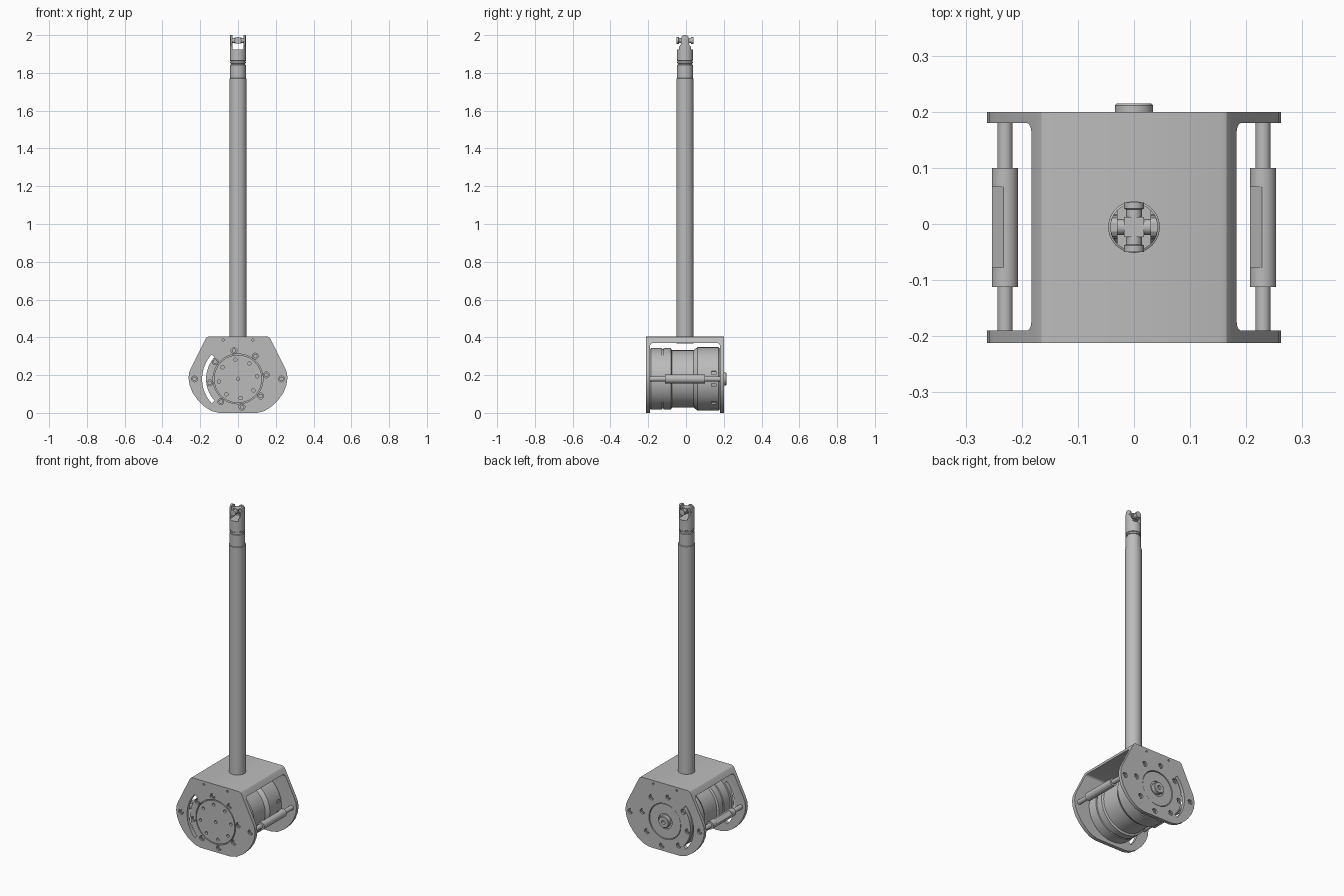
import bpy, bmesh, math
from mathutils import Matrix, Vector

if "Cube" in bpy.data.objects:
    bpy.data.objects.remove(bpy.data.objects["Cube"])

AXIS_Z = 0.18      # height of the drum axis
MAST_Y = -0.0055   # mast centre line
FRONT, BACK = -0.212, 0.2

steel = bpy.data.materials.new("grey_steel")
steel.use_nodes = True
GREY = (0.5, 0.5, 0.5, 1)
steel.diffuse_color = GREY
steel.node_tree.nodes["Principled BSDF"].inputs["Base Color"].default_value = GREY


def finish(name, bm):
    bmesh.ops.recalc_face_normals(bm, faces=bm.faces)
    mesh = bpy.data.meshes.new(name)
    bm.to_mesh(mesh)
    bm.free()
    mesh.materials.append(steel)
    ob = bpy.data.objects.new(name, mesh)
    bpy.context.collection.objects.link(ob)
    return ob


def lathe(name, profile, axis="Z", at=(0, 0, 0), steps=48):
    """Spin (radius, height) points around an axis through 'at'."""
    bm = bmesh.new()
    vs = [bm.verts.new((r, 0, h)) for r, h in profile]
    edges = [bm.edges.new(p) for p in zip(vs, vs[1:])]
    bmesh.ops.spin(bm, geom=vs + edges, cent=(0, 0, 0), axis=(0, 0, 1),
                   angle=math.tau, steps=steps)
    bmesh.ops.remove_doubles(bm, verts=bm.verts, dist=1e-5)
    turn = {"Z": Matrix(), "Y": Matrix.Rotation(-math.pi / 2, 4, "X"),
            "X": Matrix.Rotation(math.pi / 2, 4, "Y")}[axis]
    bm.transform(Matrix.Translation(at) @ turn)
    return finish(name, bm)


def rod(name, r, a, b, axis="Y", at=(0, 0, AXIS_Z), steps=32):
    return lathe(name, [(0, a), (r, a), (r, b), (0, b)], axis, at, steps)


def prism(name, outline, a, b, axis="Y"):
    """Extrude an outline (u, z) along Y or X."""
    bm = bmesh.new()
    place = (lambda u, z: (u, a, z)) if axis == "Y" else (lambda u, z: (a, u, z))
    face = bm.faces.new([bm.verts.new(place(u, z)) for u, z in outline])
    out = bmesh.ops.extrude_face_region(bm, geom=[face])
    shift = Vector((0, b - a, 0)) if axis == "Y" else Vector((b - a, 0, 0))
    bmesh.ops.translate(bm, vec=shift,
                        verts=[g for g in out["geom"] if isinstance(g, bmesh.types.BMVert)])
    return finish(name, bm)


def box(name, size, matrix):
    bm = bmesh.new()
    bmesh.ops.create_cube(bm, size=1, matrix=matrix @ Matrix.Diagonal((*size, 1)))
    return finish(name, bm)


def activate(ob):
    bpy.ops.object.select_all(action="DESELECT")
    ob.select_set(True)
    bpy.context.view_layer.objects.active = ob


def carve(target, cutter, operation="DIFFERENCE"):
    mod = target.modifiers.new("carve", "BOOLEAN")
    mod.operation, mod.object, mod.solver = operation, cutter, "EXACT"
    activate(target)
    bpy.ops.object.modifier_apply(modifier=mod.name)
    bpy.data.objects.remove(cutter)


def polar(r, deg):
    a = math.radians(deg)
    return r * math.cos(a), AXIS_Z + r * math.sin(a)


# Bracket: one outline run front to back, hollowed underneath
half = [(0.1, 0), (0.14, 0.01), (0.18, 0.035), (0.215, 0.07), (0.242, 0.11),
        (0.257, 0.15), (0.262, 0.185), (0.258, 0.215), (0.249, 0.238),
        (0.172, 0.392), (0.165, 0.401), (0.155, 0.405)]
outline = half + [(-x, z) for x, z in reversed(half)]
bracket = prism("bracket", outline, FRONT, BACK)
fillet = 0.016
hollow = [(-0.19, -0.1), (0.18, -0.1)]
for cy, start in ((0.18 - fillet, 0), (-0.19 + fillet, 90)):
    for k in range(6):
        a = math.radians(start + 18 * k)
        hollow.append((cy + fillet * math.cos(a), 0.37 - fillet + fillet * math.sin(a)))
carve(bracket, prism("hollow_cutter", hollow, -0.4, 0.4, "X"))

# Curved slot through both plates
slot = [polar(0.19, 137 + 86 * k / 20) for k in range(21)]
slot += [polar(0.169, 223 - 86 * k / 20) for k in range(21)]
carve(bracket, prism("slot_cutter", slot, -0.4, 0.4))

# Round openings for the end discs
carve(bracket, rod("front_opening_cutter", 0.132, -0.3, -0.1, steps=64))
carve(bracket, rod("back_opening_cutter", 0.106, 0.1, 0.3, steps=64))

# Screw pockets and socket screws on both plates
spots = [polar(0.151, 8 + 45 * k) for k in range(8)] + [(0.23, AXIS_Z), (-0.23, AXIS_Z)]
head = [(0, 0), (0.0115, 0), (0.0115, 0.009), (0.006, 0.009), (0.006, 0.003), (0, 0.003)]
for side, face, way in (("front", FRONT, -1), ("back", BACK, 1)):
    floor = face - way * 0.014
    for n, (x, z) in enumerate(spots):
        ends = sorted((floor, face + way * 0.05))
        carve(bracket, rod("pocket_cutter", 0.0155, *ends, at=(x, 0, z), steps=20))
        lathe(f"{side}_screw_{n + 1}", [(r, floor + way * h) for r, h in head],
              "Y", (x, 0, z), 20)
    for x in (-0.078, 0.078):
        ends = sorted((floor, face + way * 0.05))
        carve(bracket, rod("pin_hole_cutter", 0.006, *ends, at=(x, 0, 0.385), steps=12))

# Stepped drum between the plates
drum = lathe("drum", [(0, -0.192), (0.156, -0.192), (0.163, -0.185), (0.163, -0.128),
                      (0.158, -0.126), (0.158, -0.12), (0.163, -0.118), (0.163, -0.08),
                      (0.152, -0.075), (0.152, 0.04), (0.168, 0.062), (0.168, 0.172),
                      (0.16, 0.18), (0, 0.18)], "Y", (0, 0, AXIS_Z), 72)
for base in (0, -60, -120, 180):
    for off in (-11, 11):
        x, z = polar(0.168, base + off)
        turn = Matrix.Rotation(-math.radians(base + off), 4, "Y")
        carve(drum, box("notch_cutter", (0.02, 0.025, 0.018),
                        Matrix.Translation((x, 0.147, z)) @ turn))

# Front disc with ring of blind holes
front_disc = rod("front_disc", 0.127, FRONT, -0.19, steps=64)
for x, z in [polar(0.102, 8 + 45 * k) for k in range(8)] + [(0, AXIS_Z)]:
    carve(front_disc, rod("disc_hole_cutter", 0.009, -0.25, -0.198, at=(x, 0, z), steps=16))

# Back disc with projecting hub
lathe("back_disc", [(0, 0.175), (0.102, 0.175), (0.102, 0.197), (0.045, 0.197),
                    (0.045, 0.19), (0.034, 0.19), (0.034, 0.211), (0.031, 0.215),
                    (0.012, 0.215), (0.012, 0.2), (0, 0.2)], "Y", (0, 0, AXIS_Z), 64)

# Tie rods with a wrench flat on the thick middle
for side, x in (("left", 0.23), ("right", -0.23)):
    tie = lathe(side + "_tie_rod", [(0, -0.191), (0.0135, -0.191), (0.0135, -0.112),
                                    (0.0235, -0.112), (0.0235, 0.1), (0.0135, 0.1),
                                    (0.0135, 0.181), (0, 0.181)], "Y", (x, 0, AXIS_Z), 32)
    reach = 0.038 * math.sqrt(0.5)
    place = Matrix.Translation((x - reach, -0.006, AXIS_Z + reach))
    carve(tie, box("flat_cutter", (0.06, 0.143, 0.04),
                   place @ Matrix.Rotation(-math.pi / 4, 4, "Y")))

# Mast tube with stepped, grooved collar
lathe("mast", [(0, 0.368), (0.046, 0.368), (0.046, 1.77), (0.0425, 1.772),
               (0.0425, 1.842), (0.038, 1.844), (0.038, 1.85), (0.0425, 1.852),
               (0.0425, 1.858), (0, 1.858)], "Z", (0, MAST_Y, 0))

# Universal joint: fork with two prongs
fork = lathe("joint_fork", [(0, 1.85), (0.039, 1.85), (0.039, 1.863), (0.0425, 1.865),
                            (0.0425, 2.0), (0, 2.0)], "Z", (0, MAST_Y, 0))
prong = [(0.05, 1.84), (0.05, 1.915), (0.038, 1.93), (0.022, 1.95), (0.021, 1.982),
         (0.016, 1.995), (0.008, 2.0)]
prong += [(-y, z) for y, z in reversed(prong)]
carve(fork, prism("prong_cutter", [(y + MAST_Y, z) for y, z in prong], -0.1, 0.1, "X"),
      "INTERSECT")
carve(fork, box("gap_cutter", (0.058, 0.2, 0.2), Matrix.Translation((0, 0, 2.025))))

# Joint cross
JOINT = (0, MAST_Y, 1.972)
lathe("cross_pin_long", [(0, -0.044), (0.018, -0.044), (0.018, -0.033), (0.014, -0.031),
                         (0.014, 0.031), (0.018, 0.033), (0.018, 0.044), (0, 0.044)],
      "Y", JOINT, 24)
rod("cross_pin_short", 0.014, -0.041, 0.041, "X", JOINT, 24)
box("cross_block", (0.036, 0.036, 0.032), Matrix.Translation(JOINT))

# Smooth round faces, crisp edges
for ob in bpy.context.scene.objects:
    if ob.type == "MESH":
        activate(ob)
        bpy.ops.object.shade_smooth_by_angle(angle=math.radians(30))
